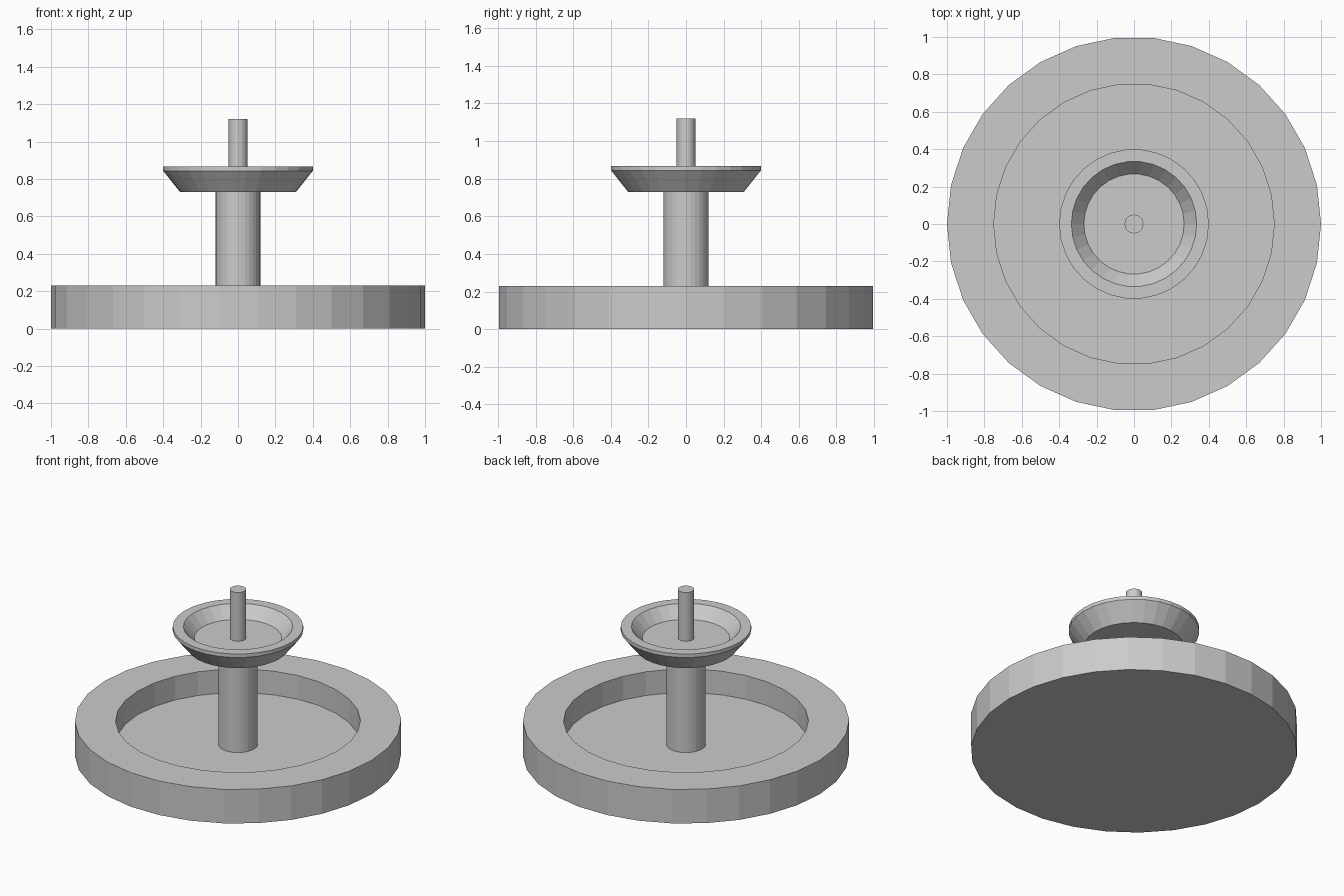
import bpy
import bmesh
from math import cos, sin, tau

if "Cube" in bpy.data.objects:
    bpy.data.objects.remove(bpy.data.objects["Cube"])

SIDES = 30


def lathe(name, profile):
    """Revolve a (radius, z) profile, listed from bottom axis to top axis, around z."""
    bm = bmesh.new()
    rings = []
    for r, z in profile:
        rings.append([bm.verts.new((r * cos(tau * i / SIDES), r * sin(tau * i / SIDES), z))
                      for i in range(SIDES)])
    for a, b in zip(rings, rings[1:]):
        for i in range(SIDES):
            j = (i + 1) % SIDES
            bm.faces.new((a[i], a[j], b[j], b[i]))
    bm.faces.new(list(reversed(rings[0])))
    bm.faces.new(rings[-1])
    bmesh.ops.recalc_face_normals(bm, faces=bm.faces)
    mesh = bpy.data.meshes.new(name)
    bm.to_mesh(mesh)
    bm.free()
    obj = bpy.data.objects.new(name, mesh)
    bpy.context.collection.objects.link(obj)
    return obj


# Wide round basin with a vertical inner wall
lathe("basin", [(1.0, 0.0), (1.0, 0.23), (0.75, 0.23), (0.75, 0.07)])

# Central column
lathe("column", [(0.12, 0.07), (0.12, 0.73)])

# Flared upper bowl
lathe("upper_bowl", [(0.31, 0.73), (0.4, 0.843), (0.4, 0.867),
                     (0.335, 0.867), (0.268, 0.79)])

# Thin spout rising from the bowl
lathe("spout", [(0.05, 0.79), (0.05, 1.12)])
